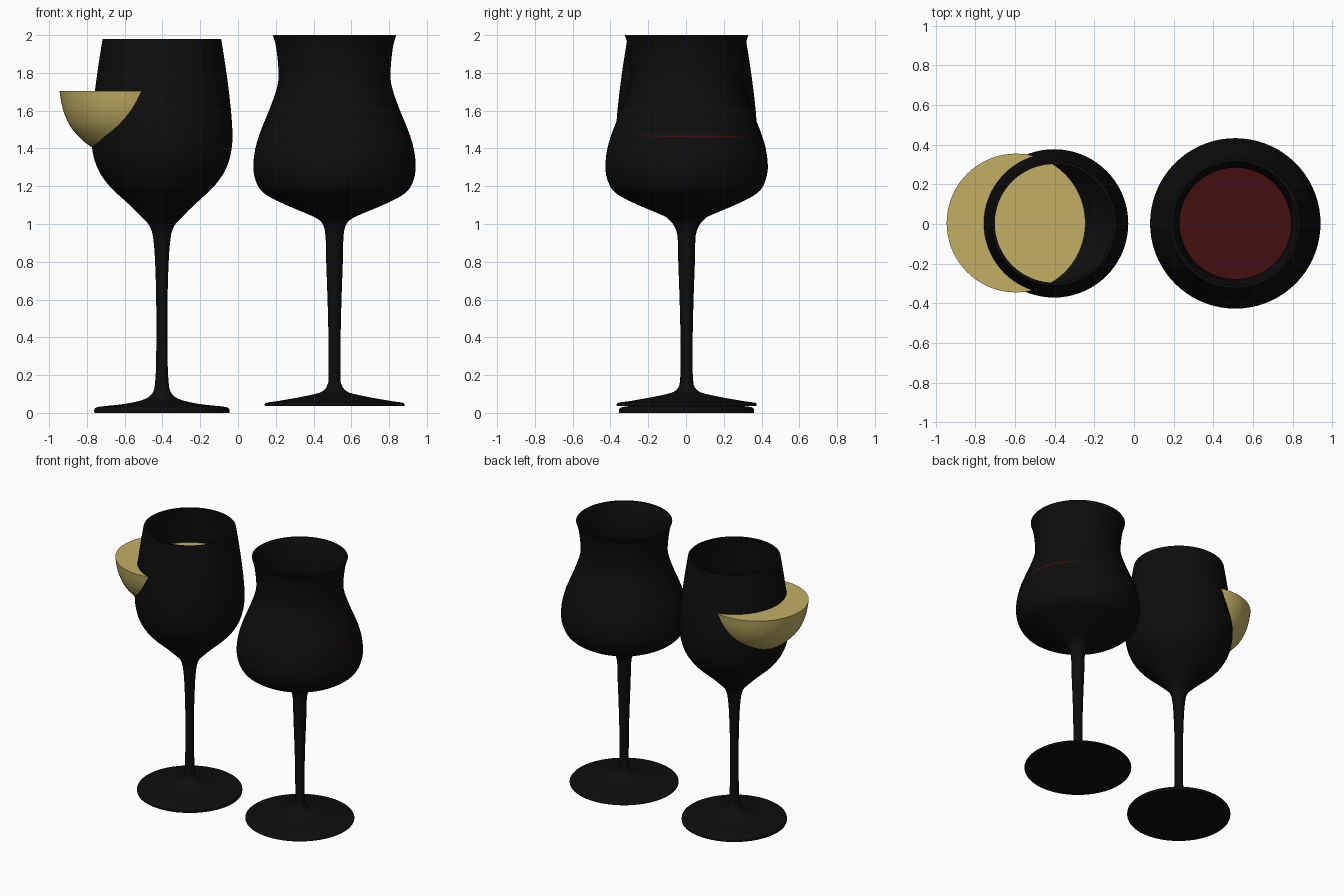
import bpy, bmesh, math
from mathutils import Vector

old = bpy.data.objects.get("Cube")
if old:
    bpy.data.objects.remove(old, do_unlink=True)

SEGMENTS = 72
WALL = 0.015


def material(name, rgb):
    m = bpy.data.materials.new(name)
    m.use_nodes = True
    m.diffuse_color = (*rgb, 1)
    m.node_tree.nodes["Principled BSDF"].inputs["Base Color"].default_value = (*rgb, 1)
    return m


black = material("black glass", (0.004, 0.004, 0.004))
gold = material("pale gold liquid", (0.54, 0.43, 0.13))
red = material("dark red liquid", (0.055, 0.0045, 0.0045))


def smooth_profile(points, steps=3):
    """Catmull-Rom curve through (radius, height) points."""
    p = [Vector(q) for q in points]
    p = [p[0]] + p + [p[-1]]
    out = []
    for a, b, c, d in zip(p, p[1:], p[2:], p[3:]):
        for i in range(steps):
            t = i / steps
            out.append(0.5 * (2 * b + (c - a) * t + (2 * a - 5 * b + 4 * c - d) * t * t
                              + (3 * b - a - 3 * c + d) * t ** 3))
    return out + [p[-1]]


def inner_wall(outer, start):
    """Offset the bowl inward, listed from the rim down to the floor."""
    wall = []
    for i, q in enumerate(outer):
        if q.y < start:
            continue
        along = (outer[min(i + 1, len(outer) - 1)] - outer[i - 1]).normalized()
        wall.append(q + WALL * Vector((-along.y, along.x)))
    wall[-1].y = outer[-1].y
    wall.reverse()
    return wall + [Vector((0, wall[-1].y - 0.015))]


def lathe(name, profile, location, mat):
    bm = bmesh.new()
    verts = [bm.verts.new((q[0], 0, q[1])) for q in profile]
    edges = [bm.edges.new(pair) for pair in zip(verts, verts[1:])]
    bmesh.ops.spin(bm, geom=verts + edges, cent=(0, 0, 0), axis=(0, 0, 1),
                   angle=math.tau, steps=SEGMENTS, use_merge=True)
    bmesh.ops.remove_doubles(bm, verts=bm.verts, dist=0.00005)
    bmesh.ops.recalc_face_normals(bm, faces=bm.faces)
    mesh = bpy.data.meshes.new(name)
    bm.to_mesh(mesh)
    bm.free()
    mesh.materials.append(mat)
    mesh.shade_smooth()
    mesh.set_sharp_from_angle(angle=math.radians(40))
    obj = bpy.data.objects.new(name, mesh)
    obj.location = location
    bpy.context.collection.objects.link(obj)
    return obj


def glass(name, points, floor, location):
    outer = smooth_profile(points)
    base = Vector((0, points[0][1]))
    lathe(name, [base] + outer + inner_wall(outer, floor), location, black)


# Tall rounded glass: foot, stem, then tapering bowl
glass("white_wine_glass", [
    (.357, 0), (.358, .015), (.35, .027), (.32, .034), (.25, .041), (.17, .052),
    (.09, .073), (.05, .105), (.036, .16), (.03, .3), (.03, .6), (.036, .8),
    (.043, .9), (.053, .96), (.072, 1.0), (.1, 1.03), (.17, 1.1), (.277, 1.2),
    (.343, 1.3), (.372, 1.42), (.37, 1.55), (.355, 1.7), (.336, 1.84), (.314, 1.98),
], 1.07, (-.403, .003, 0))

# Wide glass with a waisted neck and flared lip
glass("red_wine_glass", [
    (.368, .036), (.371, .044), (.36, .054), (.31, .061), (.2, .08), (.1, .101),
    (.06, .117), (.037, .15), (.031, .21), (.034, .5), (.044, .8), (.048, .94),
    (.063, 1.0), (.095, 1.03), (.16, 1.06), (.255, 1.1), (.355, 1.15), (.405, 1.2),
    (.43, 1.29), (.419, 1.4), (.388, 1.5), (.343, 1.61), (.308, 1.71), (.296, 1.78),
    (.301, 1.87), (.312, 1.95), (.327, 2.0),
], 1.08, (.511, .003, 0))

# Liquid pool displaced sideways through the wall of the tall glass
pool = smooth_profile([(0, 1.335), (.09, 1.36), (.185, 1.41), (.24, 1.455),
                       (.295, 1.52), (.333, 1.61), (.35, 1.705)])
lathe("white_wine", pool + [Vector((0, 1.705))], (-.595, .005, 0), gold)

# Liquid whose surface edge just grazes the wall of the wide glass
fill = smooth_profile([(0, 1.11), (.22, 1.125), (.33, 1.175), (.385, 1.24),
                       (.403, 1.32), (.399, 1.42), (.397, 1.468)])
lathe("red_wine", fill + [Vector((0, 1.468))], (.516, .004, 0), red)
